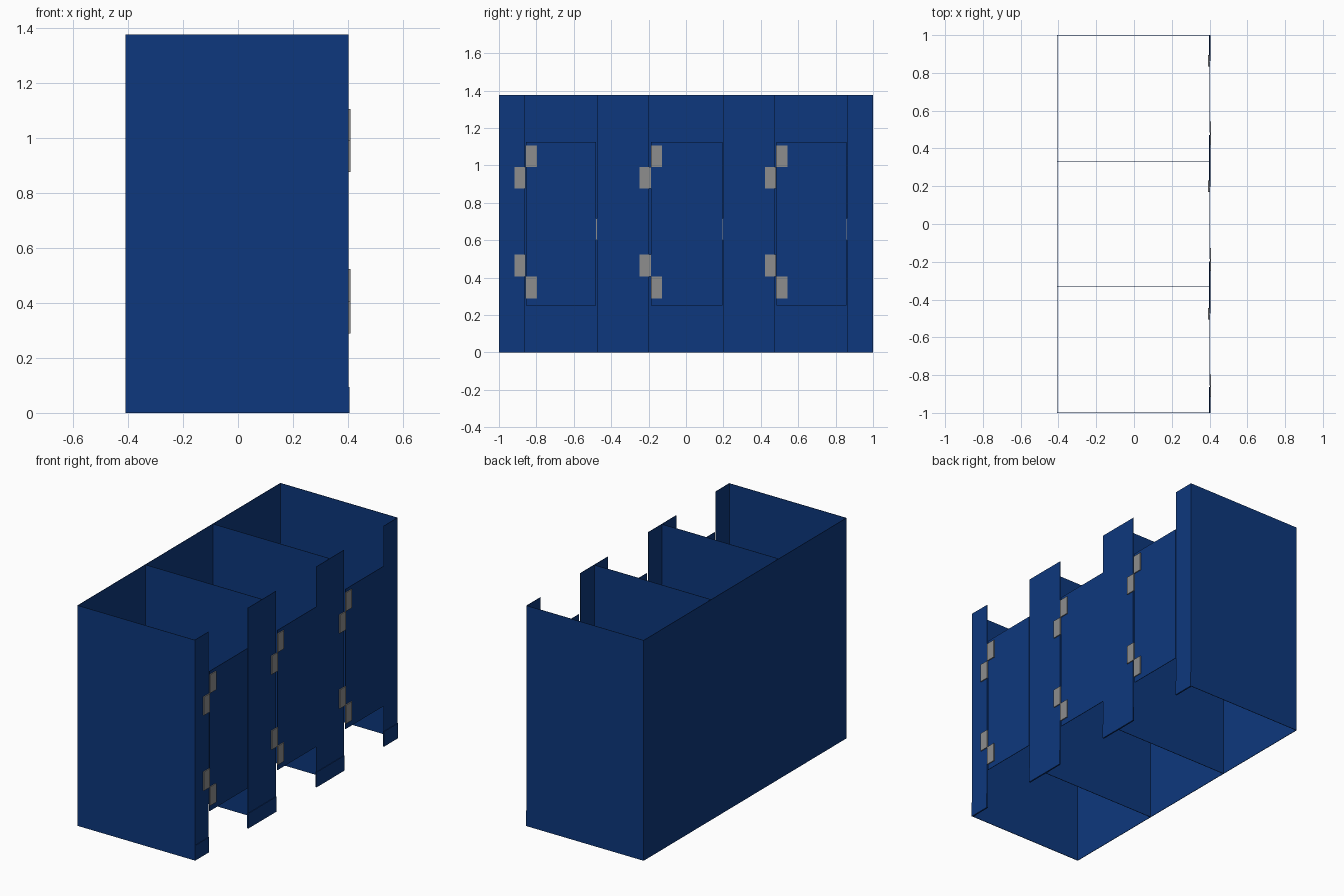
import bpy

cube = bpy.data.objects.get("Cube")
if cube:
    bpy.data.objects.remove(cube, do_unlink=True)


def material(name, colour):
    m = bpy.data.materials.new(name)
    m.use_nodes = True
    m.diffuse_color = colour
    m.node_tree.nodes["Principled BSDF"].inputs["Base Color"].default_value = colour
    return m


blue = material("blue panel", (0.004, 0.039, 0.205, 1))
grey = material("grey metal", (0.27, 0.27, 0.27, 1))


def box(name, x, y, z, mat):
    """Box spanning the (low, high) pairs x, y and z."""
    spans = (x, y, z)
    bpy.ops.mesh.primitive_cube_add(size=1, location=[sum(s) / 2 for s in spans])
    ob = bpy.context.object
    ob.name = name
    ob.scale = [s[1] - s[0] for s in spans]
    bpy.ops.object.transform_apply(location=False, rotation=False, scale=True)
    ob.data.materials.append(mat)
    return ob


HEIGHT, T = 1.375, 0.003
BACK, FRONT = -0.408, 0.402
FACE = (FRONT - T, FRONT)

# Back wall, end walls and dividers
box("back_wall", (BACK, BACK + T), (-1, 1), (0, HEIGHT), blue)
for name, y in (("end_wall_front", -1), ("divider_front", -0.333 - T / 2),
                ("divider_rear", 0.333 - T / 2), ("end_wall_rear", 1 - T)):
    box(name, (BACK, FRONT), (y, y + T), (0, HEIGHT), blue)

# Pilasters with slightly proud shoes at the floor
for i, y in enumerate(((-1, -0.863), (-0.475, -0.198), (0.197, 0.472), (0.862, 1))):
    box(f"pilaster_{i}", FACE, y, (0, HEIGHT), blue)
    box(f"pilaster_shoe_{i}", (FRONT - 2 * T, FRONT + T), y, (0, 0.094), blue)

# Doors, each with two pairs of hinge leaves and a latch inside
for i, (hinge, latch) in enumerate(((-0.857, -0.48), (-0.188, 0.194), (0.482, 0.859))):
    box(f"door_{i}", FACE, (hinge + 0.002, latch), (0.252, 1.125), blue)
    for part, z_door, z_frame in (("upper", (0.99, 1.105), (0.875, 0.99)),
                                  ("lower", (0.288, 0.405), (0.405, 0.523))):
        leaf = (FRONT, 0.408)
        box(f"{part}_door_hinge_{i}", leaf, (hinge, hinge + 0.06), z_door, grey)
        box(f"{part}_frame_hinge_{i}", leaf, (hinge - 0.06, hinge), z_frame, grey)
    box(f"latch_{i}", (FRONT - 0.01, FRONT - T), (latch - 0.025, latch + 0.035),
        (0.6, 0.715), grey)
